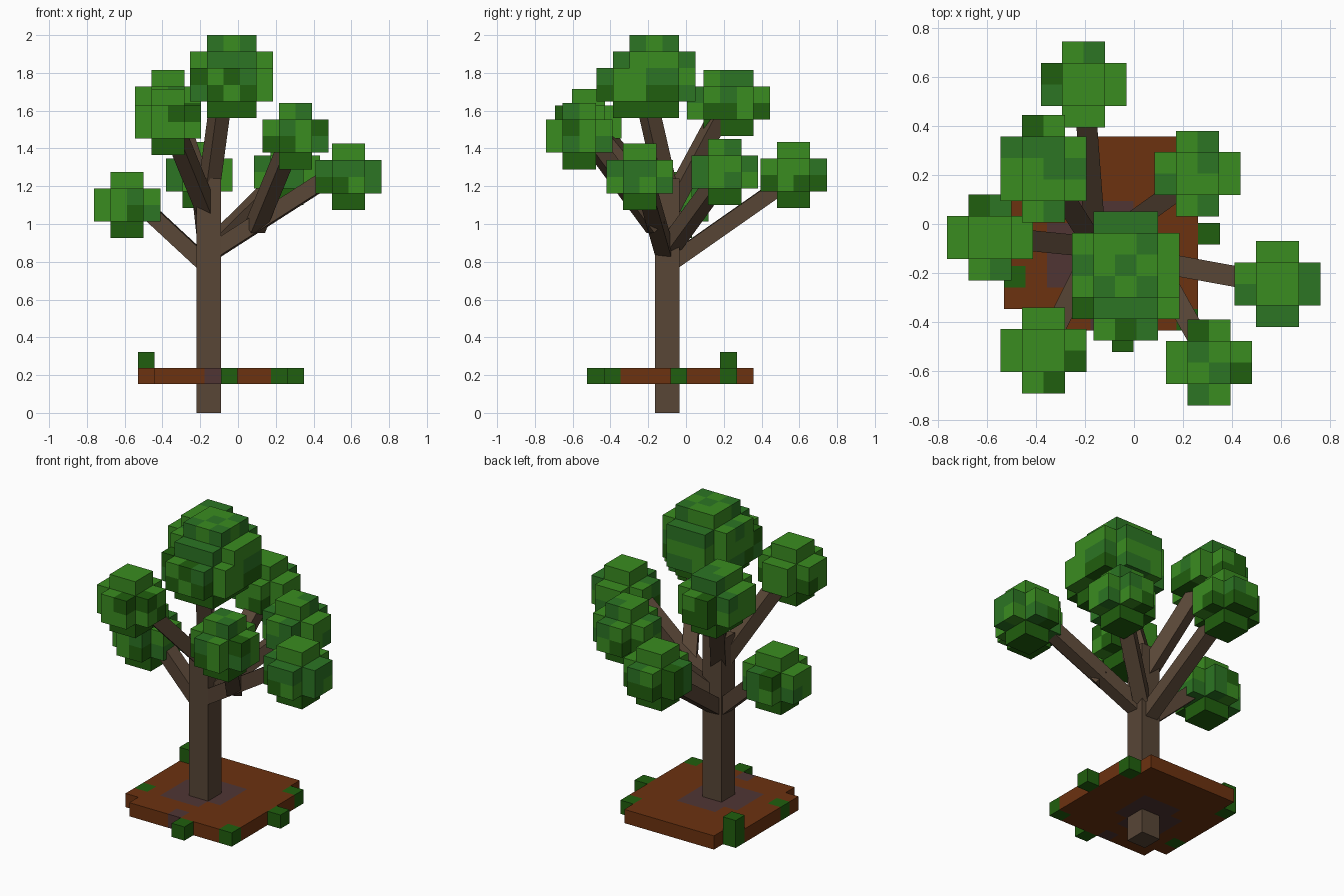
import bpy, random
from mathutils import Vector, Matrix

if "Cube" in bpy.data.objects:
    bpy.data.objects.remove(bpy.data.objects["Cube"])

random.seed(4)
C = 0.0877  # voxel size


def material(name, rgb):
    m = bpy.data.materials.new(name)
    m.diffuse_color = (*rgb, 1)
    m.use_nodes = True
    m.node_tree.nodes["Principled BSDF"].inputs["Base Color"].default_value = m.diffuse_color
    return m


BARK = material("bark brown", (0.098, 0.061, 0.037))
SOIL = material("soil brown", (0.15, 0.032, 0.005))
DARK_SOIL = material("dark soil", (0.08, 0.036, 0.034))
LIGHT = material("light leaf green", (0.042, 0.262, 0.0144))
MID = material("mid leaf green", (0.025, 0.178, 0.017))
DARK = material("dark leaf green", (0.0144, 0.114, 0.0044))


def new_object(name, verts, faces, mats):
    me = bpy.data.meshes.new(name)
    me.from_pydata(verts, [], faces)
    for m in mats:
        me.materials.append(m)
    ob = bpy.data.objects.new(name, me)
    bpy.context.collection.objects.link(ob)
    return me


def voxels(name, cells, origin, size, mats):
    """Outer skin of a set of cells; cells maps (i, j, k) to a material index."""
    verts, faces, idx = {}, [], []
    for c, mat in cells.items():
        for ax in range(3):
            for s in (0, 1):
                n = list(c)
                n[ax] += 2 * s - 1
                if tuple(n) in cells:
                    continue
                u, v = (ax + 1) % 3, (ax + 2) % 3
                quad = []
                for du, dv in ((0, 0), (1, 0), (1, 1), (0, 1)):
                    p = list(c)
                    p[ax] += s
                    p[u] += du
                    p[v] += dv
                    quad.append(verts.setdefault(tuple(p), len(verts)))
                faces.append(quad if s else quad[::-1])
                idx.append(mat)
    pts = [[origin[a] + p[a] * size[a] for a in range(3)] for p in verts]
    me = new_object(name, pts, faces, mats)
    me.polygons.foreach_set("material_index", idx)


def ball(n, offset=(0, 0, 0)):
    """Box of cells with its edges and corners left out."""
    out = set()
    for i in range(n[0]):
        for j in range(n[1]):
            for k in range(n[2]):
                if sum(q in (0, m - 1) for q, m in zip((i, j, k), n)) <= 1:
                    out.add((i + offset[0], j + offset[1], k + offset[2]))
    return out


def leaf_clump(name, low, cells):
    # brighter towards the top, dark underneath
    top = max(c[2] for c in cells)
    painted = {}
    for c in sorted(cells):
        h = c[2] / top
        weights = ((0, 0, 1) if h < 0.2 else (35, 30, 35) if h < 0.5
                   else (55, 33, 12) if h < 0.9 else (75, 22, 3))
        painted[c] = random.choices((0, 1, 2), weights)[0]
    voxels(name, painted, low, (C, C, C), [LIGHT, MID, DARK])


def beam(name, a, b, w):
    """Square bar between two points."""
    a, b = Vector(a), Vector(b)
    d = (b - a).normalized()
    side = d.cross(Vector((0, 0, 1)))
    side = side.normalized() if side.length > 1e-4 else Vector((1, 0, 0))
    up = side.cross(d)
    pts = [p + (side * s + up * t) * w / 2 for p in (a, b)
           for s, t in ((-1, -1), (1, -1), (1, 1), (-1, 1))]
    faces = [(0, 1, 2, 3), (7, 6, 5, 4)] + [
        (i, i + 4, (i + 1) % 4 + 4, (i + 1) % 4) for i in range(4)]
    me = new_object(name, pts, faces, [BARK])
    me.validate()


# trunk
beam("trunk", (-0.155, -0.1, 0), (-0.155, -0.1, 1.24), 0.13)

# branches: start, end
BRANCHES = {
    "top_branch": ((-0.155, -0.1, 1.18), (-0.09, -0.21, 1.66)),
    "left_branch": ((-0.155, -0.095, 0.77), (-0.5, -0.06, 1.09)),
    "right_branch": ((-0.155, -0.11, 0.84), (0.5, -0.23, 1.26)),
    "front_right_branch": ((0.09, -0.16, 0.98), (0.28, -0.5, 1.44)),
    "front_left_branch": ((-0.155, -0.09, 1.05), (-0.34, -0.46, 1.5)),
    "back_left_branch": ((-0.155, -0.1, 1.06), (-0.33, 0.18, 1.58)),
    "back_branch": ((-0.155, -0.1, 0.78), (-0.2, 0.5, 1.2)),
    "back_right_branch": ((-0.155, -0.1, 0.86), (0.22, 0.17, 1.23)),
}
for name, (a, b) in BRANCHES.items():
    beam(name, a, b, 0.085)

# leaf clumps: centre, cells along each axis
CLUMPS = {
    "left_leaves": ((-0.587, -0.055, 1.1), (4, 4, 4)),
    "right_leaves": ((0.585, -0.245, 1.25), (4, 4, 4)),
    "front_right_leaves": ((0.305, -0.565, 1.465), (4, 4, 4)),
    "front_left_leaves": ((-0.37, -0.517, 1.54), (4, 4, 4)),
    "back_left_leaves": ((-0.37, 0.225, 1.64), (4, 5, 4)),
    "back_leaves": ((-0.205, 0.57, 1.26), (4, 4, 4)),
    "back_right_leaves": ((0.26, 0.205, 1.275), (4, 4, 4)),
}
for name, (centre, n) in CLUMPS.items():
    leaf_clump(name, [c - m * C / 2 for c, m in zip(centre, n)], ball(n))

# crown made of two merged balls
leaf_clump("crown_leaves", (-0.253, -0.475, 1.5615),
           ball((5, 5, 5), (0, 1, 0)) | ball((5, 4, 4)))

# ground slab: 9 x 9 cells without most corners
ground = {(i, j, 0): 0 for i in range(9) for j in range(1, 10)}
for corner in ((0, 1, 0), (0, 9, 0), (8, 9, 0)):
    del ground[corner]
# dark soil around the trunk
for i in range(2, 6):
    for j in range(3, 7):
        if (i, j) not in ((2, 6), (5, 3)):
            ground[i, j, 0] = 1
ground[4, 1, 0] = 1
# grass cubes
for c in ((5, 0, 0), (8, 1, 0), (9, 5, 0), (8, 8, 0), (0, 3, 0),
          (0, 8, 0), (0, 8, 1)):
    ground[c] = 2
voxels("ground_slab", ground, (-0.53, -0.523, 0.152), (0.088, 0.088, 0.085),
       [SOIL, DARK_SOIL, DARK])
